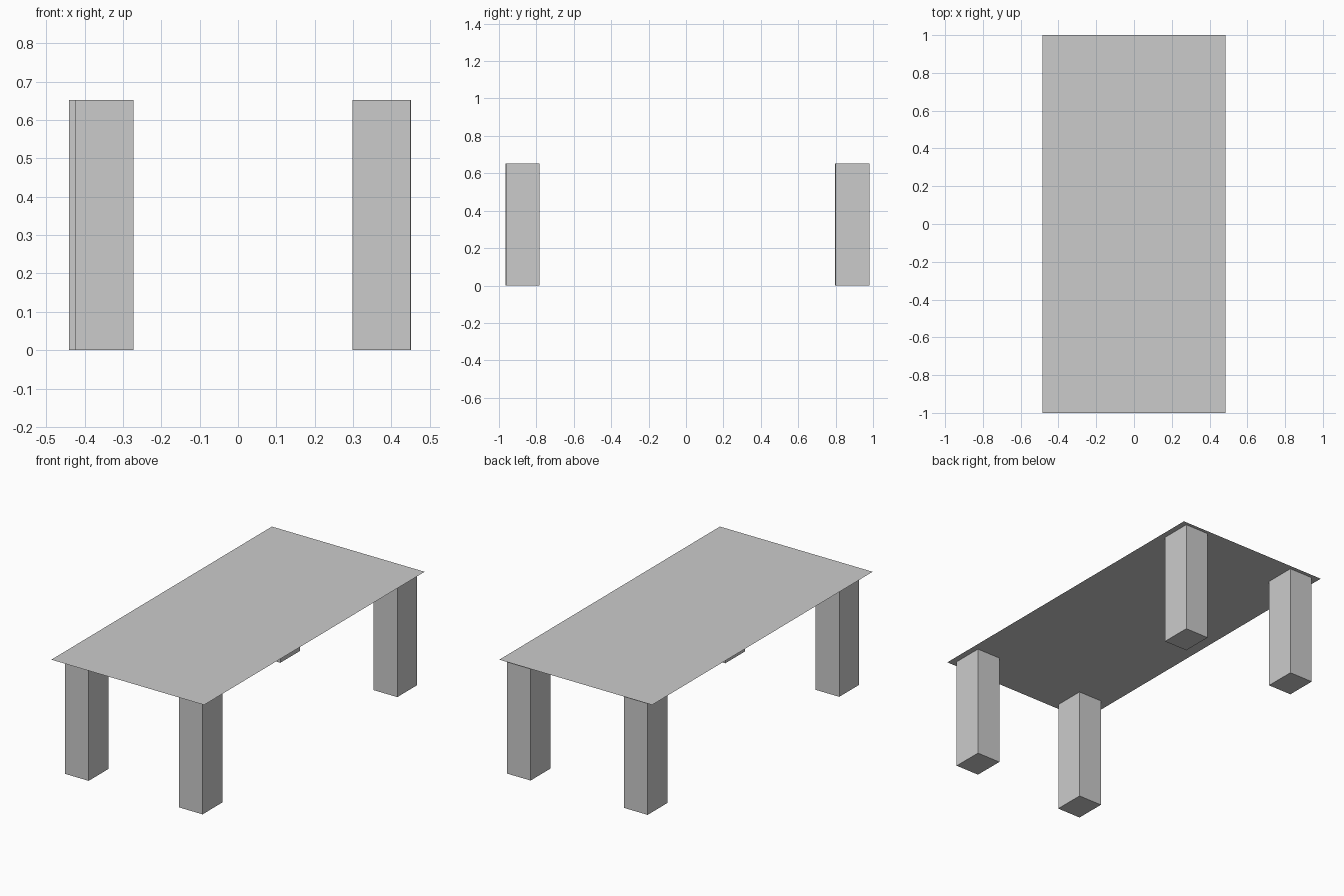
import bpy
import bmesh
from mathutils import Vector

cube = bpy.data.objects.get("Cube")
if cube:
    bpy.data.objects.remove(cube, do_unlink=True)

HEIGHT = 0.652
LEG_WIDTH, LEG_DEPTH = 0.151, 0.18

grey = bpy.data.materials.new("plain_grey")
grey.use_nodes = True
colour = (0.6, 0.6, 0.6, 1)
grey.diffuse_color = colour
grey.node_tree.nodes["Principled BSDF"].inputs["Base Color"].default_value = colour


def add_object(name, bm):
    mesh = bpy.data.meshes.new(name)
    bm.to_mesh(mesh)
    bm.free()
    mesh.materials.append(grey)
    obj = bpy.data.objects.new(name, mesh)
    bpy.context.collection.objects.link(obj)
    return obj


# Thin sheet table top
bm = bmesh.new()
bmesh.ops.create_grid(bm, x_segments=1, y_segments=1, size=1)
bmesh.ops.scale(bm, vec=Vector((0.485, 1, 1)), verts=bm.verts)
add_object("table_top", bm).location.z = HEIGHT


# Square legs, open where they meet the top
def add_leg(name, x, y):
    bm = bmesh.new()
    bmesh.ops.create_cube(bm, size=1)
    caps = [f for f in bm.faces if f.normal.z > 0.5]
    bmesh.ops.delete(bm, geom=caps, context="FACES_ONLY")
    bmesh.ops.scale(bm, vec=Vector((LEG_WIDTH, LEG_DEPTH, HEIGHT)), verts=bm.verts)
    add_object(name, bm).location = (x, y, HEIGHT / 2)


# Slightly uneven leg positions
add_leg("front_right_leg", -0.348, -0.875)
add_leg("front_left_leg", 0.374, -0.873)
add_leg("back_right_leg", -0.365, 0.887)
add_leg("back_left_leg", 0.376, 0.89)
